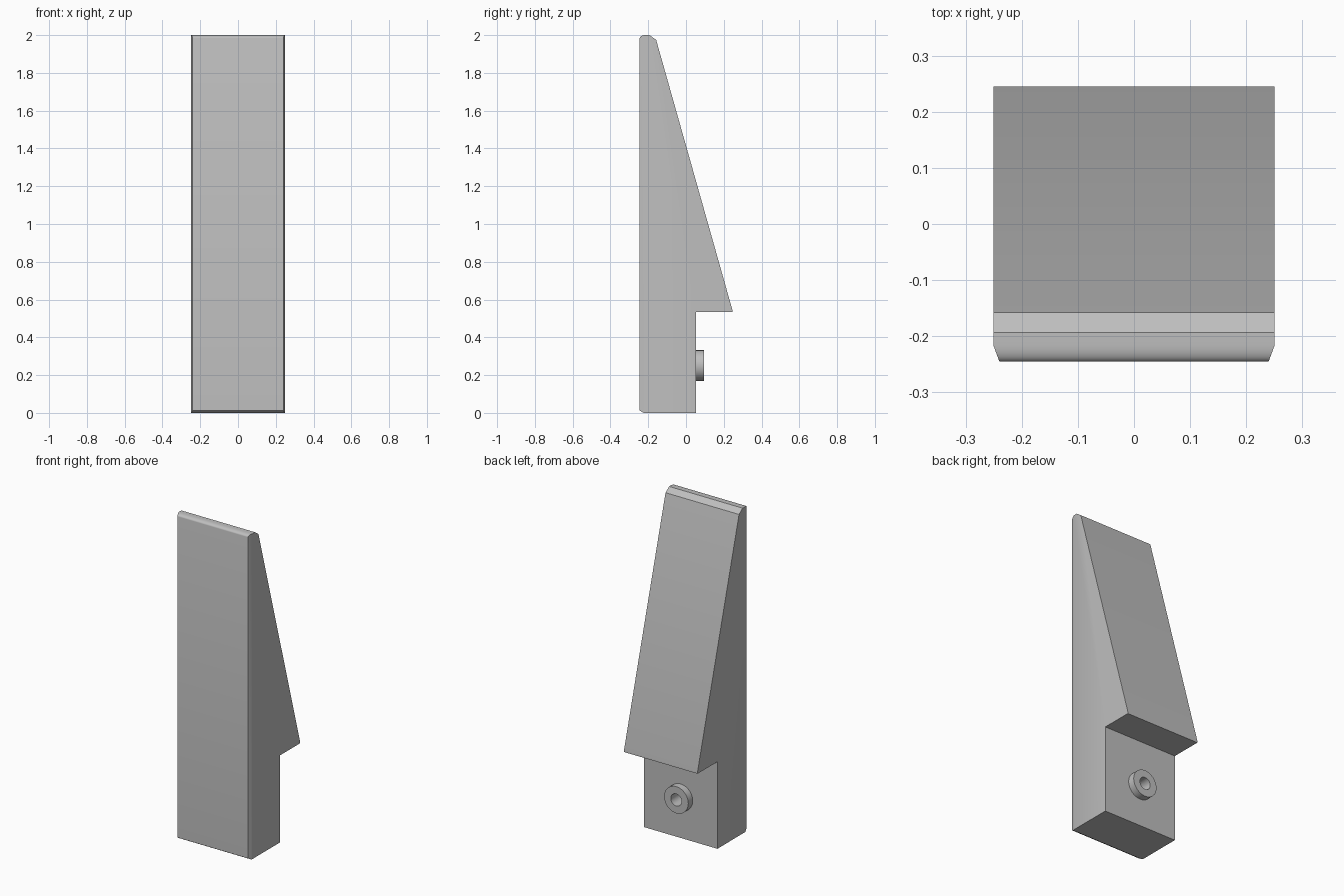
import bpy, bmesh, math
from mathutils import Vector

if "Cube" in bpy.data.objects:
    bpy.data.objects.remove(bpy.data.objects["Cube"], do_unlink=True)

grey = bpy.data.materials.new("plain grey")
grey.use_nodes = True
colour = (0.52, 0.52, 0.52, 1)
grey.diffuse_color = colour
grey.node_tree.nodes["Principled BSDF"].inputs["Base Color"].default_value = colour


def finish(name, bm):
    bmesh.ops.recalc_face_normals(bm, faces=bm.faces)
    mesh = bpy.data.meshes.new(name)
    bm.to_mesh(mesh)
    bm.free()
    mesh.materials.append(grey)
    obj = bpy.data.objects.new(name, mesh)
    bpy.context.collection.objects.link(obj)
    return obj


def smooth(obj):
    bpy.ops.object.select_all(action="DESELECT")
    obj.select_set(True)
    bpy.context.view_layer.objects.active = obj
    bpy.ops.object.shade_smooth_by_angle(angle=math.radians(25))


HALF = 0.25
FRONT = -0.245
BOSS_Z = 0.25
PLATE_Y = 0.052

# Wedge body: side profile (y, z) with a rounded front top edge
profile = [(FRONT, 0.012), (-0.225, 0), (PLATE_Y, 0), (PLATE_Y, 0.535),
           (0.245, 0.535), (0.245, 0.547), (-0.158, 1.975), (-0.193, 2)]
for i in range(7):
    a = math.radians(90 + 15 * i)
    profile.append((FRONT + 0.03 + 0.03 * math.cos(a), 1.985 + 0.015 * math.sin(a)))
bm = bmesh.new()
side = bm.faces.new([bm.verts.new((-HALF, y, z)) for y, z in profile])
swept = bmesh.ops.extrude_face_region(bm, geom=[side])["geom"]
bmesh.ops.translate(bm, vec=(2 * HALF, 0, 0),
                    verts=[v for v in swept if isinstance(v, bmesh.types.BMVert)])
bmesh.ops.recalc_face_normals(bm, faces=bm.faces)

# Bevelled upright front edges
for s in (-1, 1):
    cut = bmesh.ops.bisect_plane(bm, geom=bm.verts[:] + bm.edges[:] + bm.faces[:],
                                 plane_co=(s * HALF, -0.218, 0),
                                 plane_no=Vector((s * 0.027, -0.01, 0)).normalized(),
                                 clear_outer=True)["geom_cut"]
    bmesh.ops.edgeloop_fill(bm, edges=[e for e in cut if isinstance(e, bmesh.types.BMEdge)])
body = finish("wedge_body", bm)

# Hole in the mounting face
bpy.ops.mesh.primitive_cylinder_add(vertices=48, radius=0.037, depth=0.3,
                                    location=(0, PLATE_Y, BOSS_Z),
                                    rotation=(math.pi / 2, 0, 0))
cutter = bpy.context.object
cutter.name = "hole_cutter"
cutter.hide_render = True
cutter.hide_set(True)
cutter.display_type = "WIRE"
hole = body.modifiers.new("hole", "BOOLEAN")
hole.operation = "DIFFERENCE"
hole.solver = "EXACT"
hole.object = cutter
smooth(body)

# Round mounting collar: spun ring section
bm = bmesh.new()
section = [bm.verts.new((r, y, BOSS_Z)) for r, y in
           ((0.037, PLATE_Y), (0.082, PLATE_Y), (0.082, 0.095), (0.037, 0.095))]
edges = [bm.edges.new((section[i], section[(i + 1) % 4])) for i in range(4)]
bmesh.ops.spin(bm, geom=section + edges, cent=(0, 0, BOSS_Z), axis=(0, 1, 0),
               angle=2 * math.pi, steps=48, use_merge=True)
bmesh.ops.remove_doubles(bm, verts=bm.verts, dist=0.0001)
smooth(finish("mounting_collar", bm))
